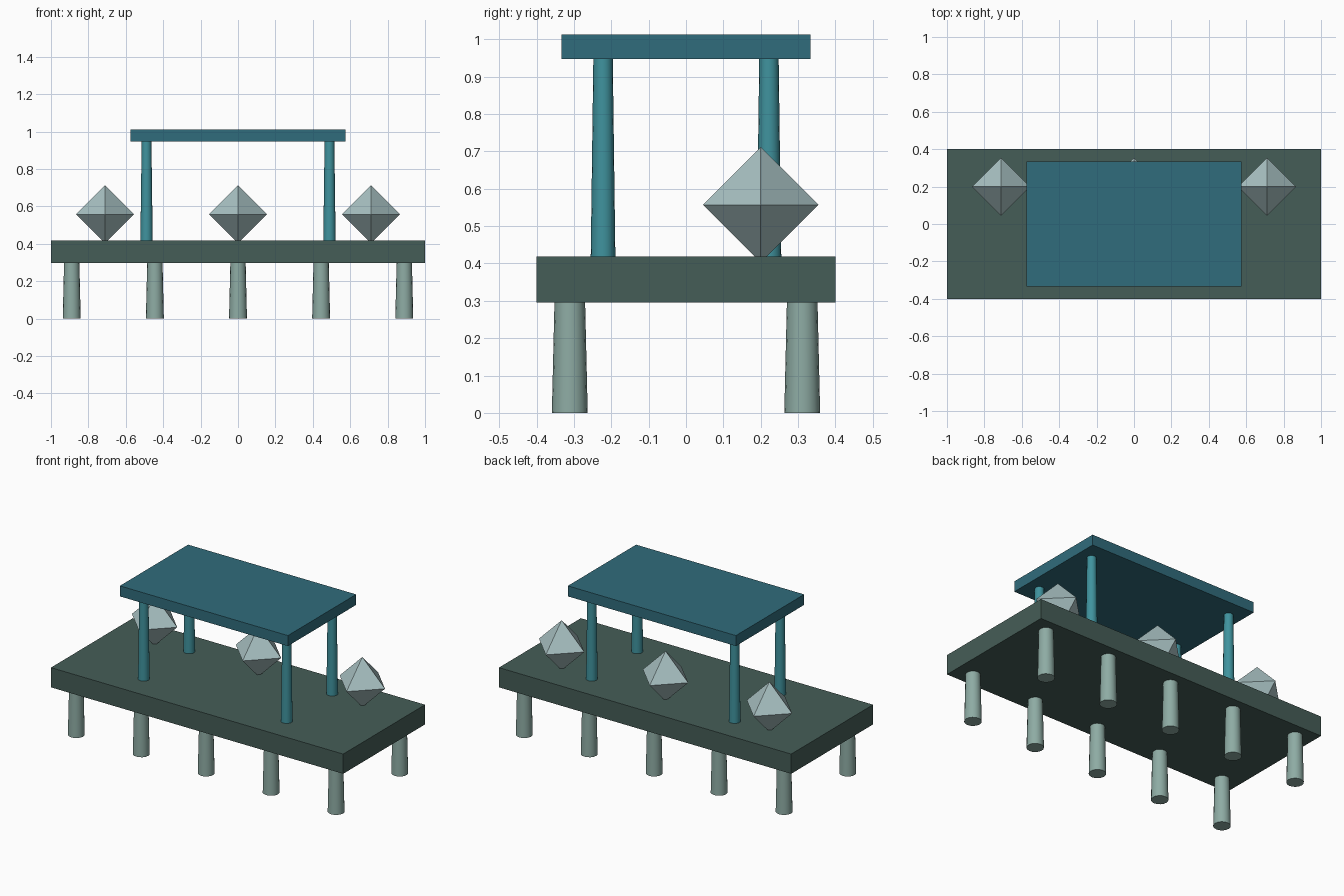
import bpy, math

if "Cube" in bpy.data.objects:
    bpy.data.objects.remove(bpy.data.objects["Cube"])


def material(name, rgb):
    m = bpy.data.materials.new(name)
    m.diffuse_color = (*rgb, 1)
    m.use_nodes = True
    m.node_tree.nodes["Principled BSDF"].inputs["Base Color"].default_value = m.diffuse_color
    return m


DECK = material("dark green", (0.06, 0.11, 0.095))
LEG = material("pale green", (0.27, 0.41, 0.37))
POST = material("teal", (0.05, 0.29, 0.34))
ROOF = material("dark teal", (0.03, 0.15, 0.20))
GEM = material("pale grey blue", (0.39, 0.53, 0.54))


def finish(name, mat):
    ob = bpy.context.object
    ob.name = name
    ob.data.materials.append(mat)
    return ob


def slab(name, sx, sy, z0, z1, mat):
    bpy.ops.mesh.primitive_cube_add(size=1, location=(0, 0, (z0 + z1) / 2))
    bpy.context.object.scale = (sx, sy, z1 - z0)
    bpy.ops.object.transform_apply(location=False, rotation=False, scale=True)
    finish(name, mat)


def column(name, x, y, z0, z1, r0, r1, mat):
    bpy.ops.mesh.primitive_cone_add(vertices=16, radius1=r0, radius2=r1,
                                    depth=z1 - z0, location=(x, y, (z0 + z1) / 2))
    bpy.ops.object.shade_smooth_by_angle(angle=math.radians(40))
    finish(name, mat)


def octahedron(name, x, y, z, r, mat):
    # two four-sided pyramids sharing one equator
    v = [(r, 0, 0), (0, r, 0), (-r, 0, 0), (0, -r, 0), (0, 0, r), (0, 0, -r)]
    f = []
    for i in range(4):
        j = (i + 1) % 4
        f += [(i, j, 4), (j, i, 5)]
    me = bpy.data.meshes.new(name)
    me.from_pydata(v, [], f)
    me.materials.append(mat)
    ob = bpy.data.objects.new(name, me)
    ob.location = (x, y, z)
    bpy.context.collection.objects.link(ob)


# Deck and canopy
slab("deck", 2.0, 0.8, 0.296, 0.418, DECK)
slab("canopy_roof", 1.15, 0.667, 0.947, 1.012, ROOF)

# Two rows of five tapered legs under the deck
for side, y in (("front", -0.311), ("back", 0.311)):
    for i in range(5):
        column(f"{side}_leg_{i + 1}", (i - 2) * 0.4445, y, 0, 0.296, 0.048, 0.041, LEG)

# Four tapered canopy posts
for side, y in (("front", -0.222), ("back", 0.222)):
    for hand, x in (("left", -0.489), ("right", 0.489)):
        column(f"{side}_{hand}_post", x, y, 0.418, 0.947, 0.033, 0.026, POST)

# Row of octahedral ornaments along the back
for i in range(3):
    octahedron(f"ornament_{i + 1}", (i - 1) * 0.711, 0.2, 0.557, 0.155, GEM)
